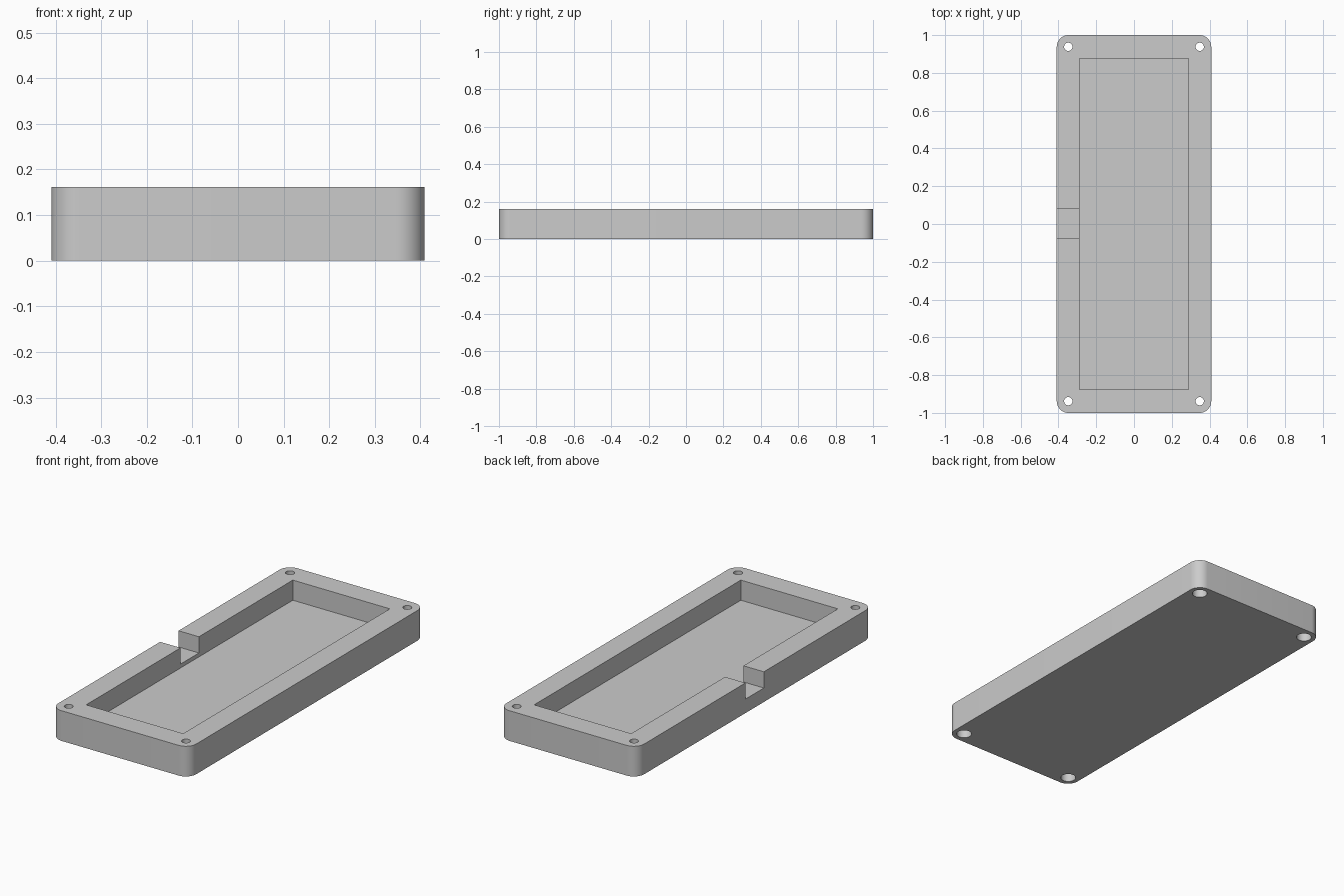
import bpy
import bmesh
import math
from mathutils import Matrix

HALF_X, HALF_Y, HEIGHT = 0.409, 1.0, 0.162
CORNER = 0.062
POCKET_FLOOR, NOTCH_FLOOR = 0.054, 0.075

if "Cube" in bpy.data.objects:
    bpy.data.objects.remove(bpy.data.objects["Cube"], do_unlink=True)

grey = bpy.data.materials.new("plain_grey")
grey.use_nodes = True
colour = (0.6, 0.6, 0.6, 1)
grey.diffuse_color = colour
grey.node_tree.nodes["Principled BSDF"].inputs["Base Color"].default_value = colour


def to_object(name, bm):
    mesh = bpy.data.meshes.new(name)
    bm.to_mesh(mesh)
    bm.free()
    mesh.materials.append(grey)
    obj = bpy.data.objects.new(name, mesh)
    bpy.context.collection.objects.link(obj)
    return obj


def box(name, low, high, corner=0):
    bm = bmesh.new()
    size = [b - a for a, b in zip(low, high)]
    centre = [(a + b) / 2 for a, b in zip(low, high)]
    bmesh.ops.create_cube(bm, size=1, matrix=Matrix.Translation(centre) @ Matrix.Diagonal((*size, 1)))
    if corner:
        upright = [e for e in bm.edges if abs(e.verts[0].co.z - e.verts[1].co.z) > size[2] / 2]
        bmesh.ops.bevel(bm, geom=upright, offset=corner, segments=12, profile=0.5, affect='EDGES')
    return to_object(name, bm)


def cylinder(name, x, y, radius, z0, z1):
    bm = bmesh.new()
    bmesh.ops.create_cone(bm, cap_ends=True, segments=40, radius1=radius, radius2=radius,
                          depth=z1 - z0, matrix=Matrix.Translation((x, y, (z0 + z1) / 2)))
    return to_object(name, bm)


# Rounded tray block
tray = box("tray", (-HALF_X, -HALF_Y, 0), (HALF_X, HALF_Y, HEIGHT), CORNER)

# Pocket and the cable notch through the right wall
cutters = [
    box("pocket_cutter", (-0.288, -0.876, POCKET_FLOOR), (0.288, 0.876, 0.3)),
    box("notch_cutter", (-0.5, -0.076, NOTCH_FLOOR), (-0.2, 0.08, 0.3)),
]

# Screw holes with wider recesses underneath
for x in (-0.348, 0.348):
    for y in (-0.938, 0.938):
        cutters.append(cylinder("screw_hole_cutter", x, y, 0.022, -0.1, 0.3))
        cutters.append(cylinder("screw_head_cutter", x, y, 0.038, -0.1, 0.045))

bpy.context.view_layer.objects.active = tray
for cutter in cutters:
    mod = tray.modifiers.new("cut", 'BOOLEAN')
    mod.operation = 'DIFFERENCE'
    mod.solver = 'EXACT'
    mod.object = cutter
    bpy.ops.object.modifier_apply(modifier=mod.name)
    bpy.data.objects.remove(cutter, do_unlink=True)

# Smooth rounded walls, sharp edges kept
bpy.ops.object.select_all(action='DESELECT')
tray.select_set(True)
bpy.ops.object.shade_smooth_by_angle(angle=math.radians(30))
